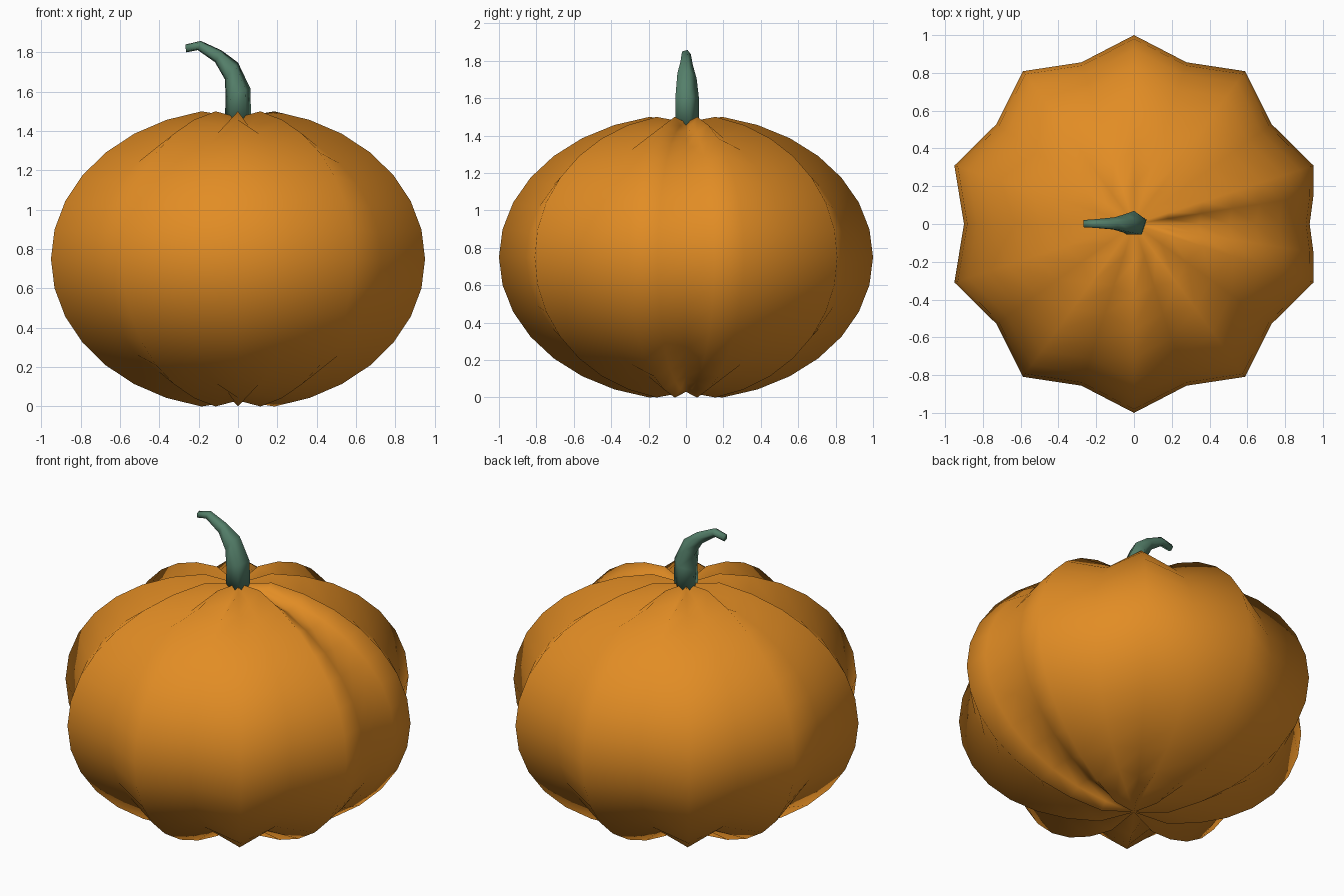
import bpy, math
from mathutils import Vector

if "Cube" in bpy.data.objects:
    bpy.data.objects.remove(bpy.data.objects["Cube"])


def material(name, rgb):
    m = bpy.data.materials.new(name)
    m.diffuse_color = (*rgb, 1)
    m.use_nodes = True
    m.node_tree.nodes["Principled BSDF"].inputs["Base Color"].default_value = m.diffuse_color
    return m


def build(name, verts, faces, mat):
    me = bpy.data.meshes.new(name)
    me.from_pydata(verts, [], faces)
    me.materials.append(mat)
    me.polygons.foreach_set("use_smooth", [True] * len(me.polygons))
    ob = bpy.data.objects.new(name, me)
    bpy.context.collection.objects.link(ob)
    return ob


def bridge(rings, n):
    """Quads between successive rings of n points."""
    return [(r * n + i, r * n + (i + 1) % n, (r + 1) * n + (i + 1) % n, (r + 1) * n + i)
            for r in range(rings - 1) for i in range(n)]


orange = material("pumpkin orange", (0.76, 0.265, 0.018))
green = material("stem green", (0.09, 0.215, 0.145))

# Pumpkin body: sphere with ten ridges and ten pulled-in valleys
MID, H, VALLEY, RINGS = 0.75, 0.765, 0.90, 16
angles = sorted([18 * k for k in range(20)] + [9, 351])
n = len(angles)
verts = []
for r in range(1, RINGS):
    t = math.pi * (1 - r / RINGS)
    bulge = math.sin(t) ** 2          # the lobe facing +x is fuller round the middle
    for a in angles:
        if a == 0:
            s = VALLEY + 0.03 * bulge
        elif a in (9, 351):
            s = 0.938 + 0.024 * bulge
        else:
            s = 1.0 if (a // 18) % 2 else VALLEY
        rad = math.radians(a)
        verts.append((s * math.sin(t) * math.cos(rad),
                      s * math.sin(t) * math.sin(rad),
                      MID + s * H * math.cos(t)))
faces = bridge(RINGS - 1, n)
bottom, top = len(verts), len(verts) + 1
verts += [(0, 0, MID - 0.72), (0, 0, MID + 0.72)]
last = (RINGS - 2) * n
for i in range(n):
    j = (i + 1) % n
    faces += [(bottom, j, i), (top, last + i, last + j)]
build("pumpkin_body", verts, faces, orange)

# Stem: tapering five-sided tube bending towards -x (x, z, radius, lean in degrees)
path = [(0, 1.45, 0.070, 0), (0, 1.595, 0.070, 18), (-0.033, 1.705, 0.057, 52),
        (-0.10, 1.78, 0.036, 60), (-0.197, 1.835, 0.026, 72), (-0.266, 1.82, 0.021, 95)]
verts = []
for x, z, rad, lean in path:
    l = math.radians(lean)
    side = Vector((math.cos(l), 0, math.sin(l)))
    for k in range(5):
        a = math.radians(90 + 72 * k)
        verts.append(Vector((x, 0, z)) + side * rad * math.cos(a)
                     + Vector((0, rad * math.sin(a), 0)))
faces = bridge(len(path), 5)
m = 5 * (len(path) - 1)
faces += [tuple(range(4, -1, -1)), tuple(range(m, m + 5))]
build("stem", verts, faces, green)
